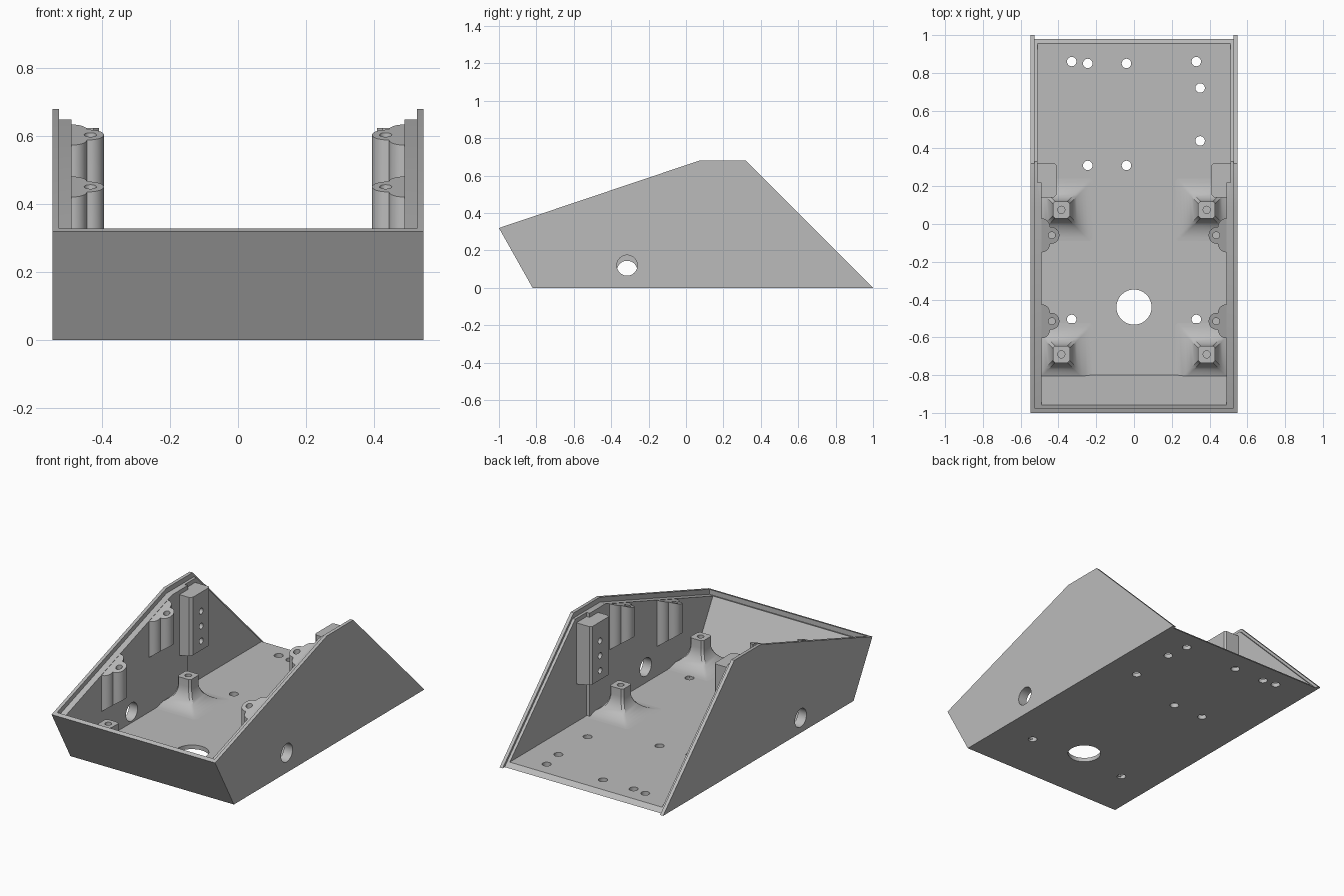
import bpy, bmesh, math
from mathutils import Matrix, Vector

old = bpy.data.objects.get("Cube")
if old:
    bpy.data.objects.remove(old, do_unlink=True)

grey = bpy.data.materials.new("mid grey")
grey.use_nodes = True
tone = (0.5, 0.5, 0.5, 1)
grey.diffuse_color = tone
grey.node_tree.nodes["Principled BSDF"].inputs["Base Color"].default_value = tone

FLOOR = 0.025
SLOPE = 0.36 / 1.07


def ledge_height(y):
    """Height of the recessed ledge along the sloping rim."""
    return min(0.65, 0.65 + (y - 0.07) * SLOPE)


def to_object(name, bm):
    bmesh.ops.recalc_face_normals(bm, faces=bm.faces)
    mesh = bpy.data.meshes.new(name)
    bm.to_mesh(mesh)
    bm.free()
    obj = bpy.data.objects.new(name, mesh)
    bpy.context.collection.objects.link(obj)
    mesh.materials.append(grey)
    return obj


def loft(name, rings):
    """Closed solid through matching rings of points."""
    bm = bmesh.new()
    loops = [[bm.verts.new(p) for p in ring] for ring in rings]
    for a, b in zip(loops, loops[1:]):
        for i in range(len(a)):
            j = (i + 1) % len(a)
            bm.faces.new((a[i], a[j], b[j], b[i]))
    bm.faces.new(loops[0])
    bm.faces.new(loops[-1])
    return to_object(name, bm)


def prism(name, profile, x0, x1):
    """Side profile in y, z extruded along x."""
    return loft(name, [[(x, y, z) for y, z in profile] for x in (x0, x1)])


def drills(name, holes):
    """Cylinders as (centre, radius, length, axis)."""
    bm = bmesh.new()
    for centre, radius, length, axis in holes:
        turn = Vector((0, 0, 1)).rotation_difference(Vector(axis)).to_matrix().to_4x4()
        bmesh.ops.create_cone(bm, cap_ends=True, segments=40, radius1=radius, radius2=radius,
                              depth=length, matrix=Matrix.Translation(centre) @ turn)
    return to_object(name, bm)


def cut(obj, cutter):
    cutter.hide_render = True
    mod = obj.modifiers.new("cut", 'BOOLEAN')
    mod.operation = 'DIFFERENCE'
    mod.solver = 'EXACT'
    mod.object = cutter
    bpy.context.view_layer.update()
    result = bpy.data.meshes.new_from_object(
        obj.evaluated_get(bpy.context.evaluated_depsgraph_get()))
    obj.modifiers.clear()
    obj.data = result
    bpy.data.objects.remove(cutter, do_unlink=True)


def finish(obj):
    bpy.ops.object.select_all(action='DESELECT')
    obj.select_set(True)
    bpy.context.view_layer.objects.active = obj
    bpy.ops.object.shade_smooth_by_angle(angle=math.radians(30))


UP, SIDE = (0, 0, 1), (1, 0, 0)

# Shell: wedge block hollowed out, open at top and back
shell = prism("housing_shell",
              [(-1, 0.32), (-0.82, 0), (1, 0), (0.32, 0.68), (0.07, 0.68)], -0.547, 0.547)
cut(shell, prism("front_cavity",
                 [(-0.80, FLOOR), (0.23, FLOOR), (0.23, 1), (-1.348, 1)], -0.49, 0.49))
cut(shell, prism("rear_cavity",
                 [(0.22, FLOOR), (1.3, FLOOR), (1.3, 1), (0.22, 1)], -0.51, 0.51))

# Recessed ledge inside the rim for the covers
cut(shell, prism("rim_recess",
                 [(-0.975, ledge_height(-0.975)), (0.07, 0.65), (0.33, 0.65),
                  (1.08, -0.1), (1.3, -0.1), (1.3, 1), (-0.975, 1)], -0.527, 0.527))

# Floor screw holes, cable hole and side holes
spots = [(-0.33, 0.86), (-0.245, 0.85), (-0.04, 0.85), (0.33, 0.86), (0.35, 0.72),
         (0.35, 0.44), (-0.245, 0.31), (-0.04, 0.31), (-0.33, -0.505), (0.33, -0.505)]
holes = [((x, y, 0), 0.025, 0.3, UP) for x, y in spots]
holes += [((0, -0.44, 0), 0.093, 0.3, UP),
          ((0.52, -0.315, 0.12), 0.055, 0.2, SIDE),
          ((-0.52, -0.315, 0.09), 0.055, 0.2, SIDE)]
cut(shell, drills("shell_drills", holes))
finish(shell)


def standoff(name, cx, cy):
    """Square post with a concave flared foot."""
    steps = [(0.165, 0.012)]
    for i in range(11):
        a = math.radians(9 * i)
        steps.append((0.165 - 0.12 * math.sin(a), FLOOR + 0.12 * (1 - math.cos(a))))
    steps.append((0.045, 0.19))
    rings = []
    for h, z in steps:
        c = h - 0.012
        ring = [(h, -c), (h, c), (c, h), (-c, h), (-h, c), (-h, -c), (-c, -h), (c, -h)]
        rings.append([(max(-0.53, min(0.53, cx + x)), max(-0.815, cy + y), z)
                      for x, y in ring])
    post = loft(name, rings)
    cut(post, drills("post_drill", [((cx, cy, 0.19), 0.019, 0.16, UP)]))
    finish(post)


def boss(name, side, cy):
    """Rounded screw boss blending into the side wall."""
    half = [(0.52, 0.09)]
    for i in range(9):
        a = math.radians(90 * i / 8)
        half.append((0.49 - 0.045 * math.sin(a), 0.09 - 0.045 * (1 - math.cos(a))))
    for i in range(1, 9):
        a = math.radians(90 * i / 8)
        half.append((0.44 - 0.045 * math.sin(a), 0.045 * math.cos(a)))
    outline = half + [(x, -y) for x, y in reversed(half[:-1])]
    base = ledge_height(cy) - 0.25
    low = [(side * x, cy + y, base + 0.7 * (0.49 - x)) for x, y in outline]
    top = [(side * x, cy + y, ledge_height(cy + y) - 0.002) for x, y in outline]
    body = loft(name, [low, top])
    cut(body, drills("boss_drill", [((side * 0.435, cy, ledge_height(cy)), 0.018, 0.2, UP)]))
    finish(body)


def bracket(name, side):
    """Block on the side wall with three screw holes."""
    plan = [(0.53, 0.14), (0.425, 0.14), (0.41, 0.155), (0.41, 0.31), (0.42, 0.32), (0.53, 0.32)]
    low = [(side * x, y, 0.25 + (0.53 - x) * 0.2) for x, y in plan]
    top = [(side * x, y, 0.625) for x, y in plan]
    block = loft(name, [low, top])
    cut(block, drills("bracket_drill",
                      [((side * 0.41, 0.235, z), 0.018, 0.14, SIDE) for z in (0.33, 0.42, 0.51)]))
    finish(block)


for side, label in ((1, "left"), (-1, "right")):
    for end, post_y, boss_y in (("front", -0.69, -0.515), ("rear", 0.075, -0.06)):
        standoff(f"{label}_{end}_standoff", side * 0.385, post_y)
        boss(f"{label}_{end}_screw_boss", side, boss_y)
    bracket(f"{label}_bracket_block", side)
